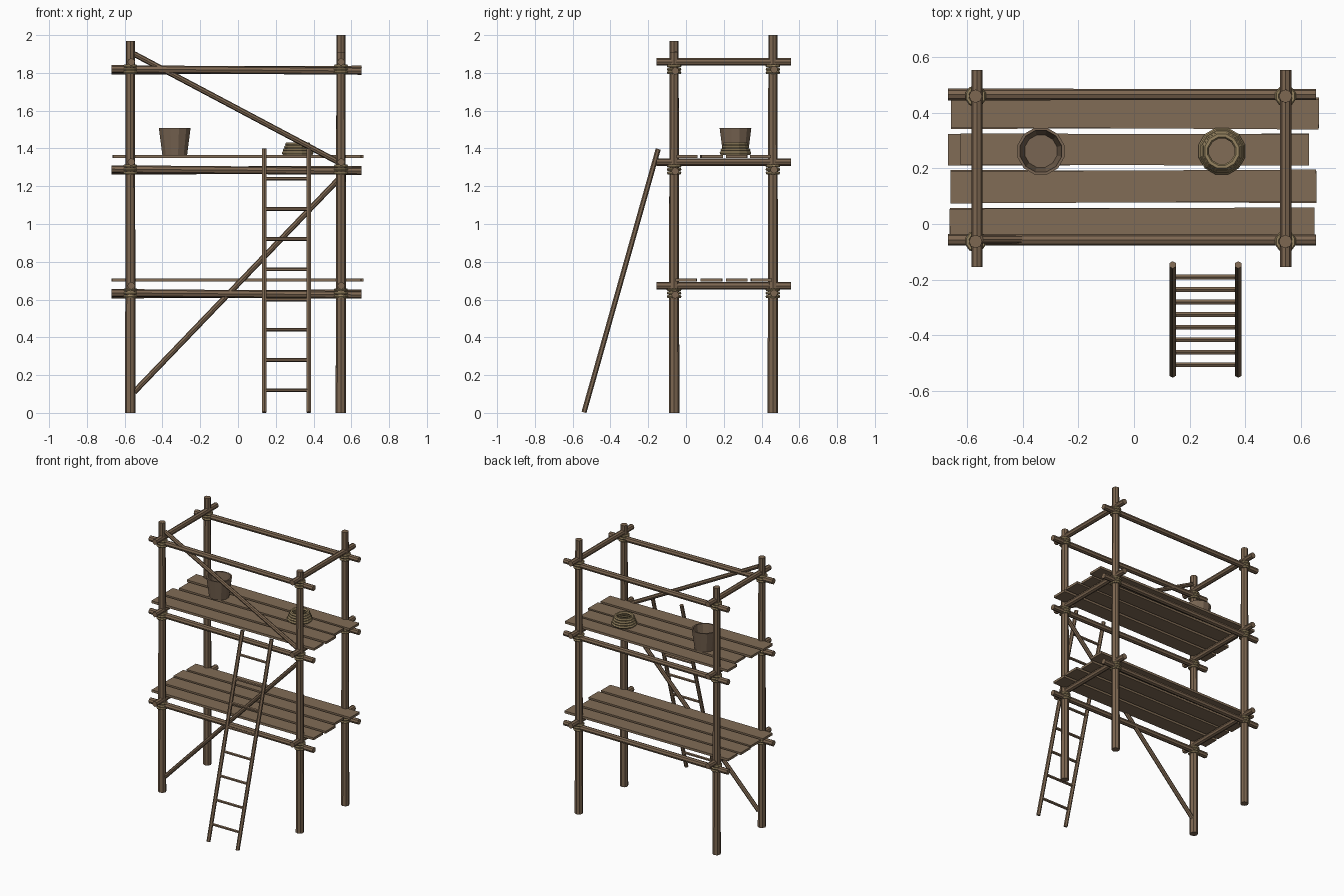
import bpy, bmesh, math
from mathutils import Vector

cube = bpy.data.objects.get("Cube")
if cube:
    bpy.data.objects.remove(cube)


def material(name, rgb):
    m = bpy.data.materials.new(name)
    m.use_nodes = True
    m.diffuse_color = (*rgb, 1)
    m.node_tree.nodes["Principled BSDF"].inputs["Base Color"].default_value = (*rgb, 1)
    return m


POLE = material("pole wood", (0.205, 0.135, 0.082))
PLANK = material("plank wood", (0.22, 0.15, 0.092))
BUCKET = material("bucket wood", (0.19, 0.13, 0.085))
ROPE = material("rope", (0.30, 0.225, 0.115))


def finish(name, bm, mat):
    bmesh.ops.recalc_face_normals(bm, faces=bm.faces)
    mesh = bpy.data.meshes.new(name)
    bm.to_mesh(mesh)
    bm.free()
    mesh.materials.append(mat)
    ob = bpy.data.objects.new(name, mesh)
    bpy.context.collection.objects.link(ob)
    return ob


def pole(name, a, b, r1, r2=None, sides=8, mat=POLE):
    """Tapered round timber between two points."""
    a, b = Vector(a), Vector(b)
    d = b - a
    bm = bmesh.new()
    bmesh.ops.create_cone(bm, cap_ends=True, segments=sides, radius1=r1,
                          radius2=r2 or r1, depth=d.length)
    ob = finish(name, bm, mat)
    ob.location = (a + b) / 2
    ob.rotation_euler = d.to_track_quat('Z', 'Y').to_euler()
    return ob


def lathe(name, profile, centre, sides, mat):
    """Revolve a closed loop of (radius, height) points around z."""
    bm = bmesh.new()
    rings = []
    for i in range(sides):
        t = math.tau * (i + 0.5) / sides
        rings.append([bm.verts.new((r * math.cos(t), r * math.sin(t), z))
                      for r, z in profile])
    n = len(profile)
    for i in range(sides):
        p, q = rings[i], rings[(i + 1) % sides]
        for j in range(n):
            k = (j + 1) % n
            bm.faces.new((p[j], q[j], q[k], p[k]))
    ob = finish(name, bm, mat)
    ob.location = centre
    return ob


def rope_ring(name, centre, major, minor, sides=10):
    loop = [(major + minor * math.cos(math.tau * i / 6),
             minor * math.sin(math.tau * i / 6)) for i in range(6)]
    return lathe(name, loop, centre, sides, ROPE)


# Four uprights of differing height
XS = {"right": -0.57, "left": 0.545}
YS = {"front": -0.063, "back": 0.46}
TOPS = {("right", "front"): 1.97, ("left", "front"): 1.91,
        ("right", "back"): 1.95, ("left", "back"): 2.0}
RAIL_Z = (0.63, 1.285, 1.815)
for (sx, sy), top in TOPS.items():
    x, y = XS[sx], YS[sy]
    pole(f"{sy}_{sx}_post", (x, y, 0), (x, y, top), 0.028, 0.024)
    # Rope lashings where the rails cross
    for level, z in enumerate(RAIL_Z):
        for k in (-1, 0, 1):
            rope_ring(f"{sy}_{sx}_lashing_{level}", (x, y, z + 0.004 + k * 0.018), 0.03, 0.009)

# Long rails and cross rails at every level
for level, z in enumerate(RAIL_Z):
    for sy, y in (("front", -0.057), ("back", 0.466)):
        tilt = 0.005 if sy == "front" else -0.003
        pole(f"{sy}_rail_{level}", (-0.67, y, z + tilt), (0.655, y, z - tilt), 0.021, 0.02)
    for sx, x in (("right", -0.565), ("left", 0.546)):
        pole(f"{sx}_cross_rail_{level}", (x, -0.155, z + 0.043), (x, 0.555, z + 0.043), 0.02)

# Diagonal braces on the front
pole("lower_brace", (-0.55, -0.055, 0.11), (0.545, -0.055, 1.25), 0.015)
pole("upper_brace", (-0.55, -0.055, 1.9), (0.545, -0.055, 1.32), 0.015)

# Plank decks: (right end, left end, y centre, width, twist)
BOARDS = ((-0.663, 0.65, 0.002, 0.11, 0.004),
          (-0.66, 0.656, 0.135, 0.115, 0.005),
          (-0.625, 0.63, 0.268, 0.113, -0.001),
          (-0.658, 0.665, 0.399, 0.11, -0.006))
for level, z in enumerate((0.704, 1.357)):
    for i, (x0, x1, y, w, twist) in enumerate(BOARDS):
        if level == 0 and i == 2:
            x0 = -0.67
        bm = bmesh.new()
        bmesh.ops.create_cube(bm, size=1)
        bmesh.ops.scale(bm, vec=(x1 - x0, w, 0.017), verts=bm.verts)
        ob = finish(f"deck_{level}_plank_{i}", bm, PLANK)
        ob.location = ((x0 + x1) / 2, y, z)
        ob.rotation_euler.z = twist if level else -twist * 0.5

# Leaning ladder
foot, head = Vector((0, -0.54, 0.003)), Vector((0, -0.147, 1.397))
for side, x in (("right", 0.139), ("left", 0.375)):
    off = Vector((x, 0, 0))
    pole(f"ladder_{side}_stile", foot + off, head + off, 0.0135, sides=6)
for i in range(8):
    z = 0.12 + 0.16 * i
    p = foot.lerp(head, z / head.z)
    pole(f"ladder_rung_{i}", (0.139, p.y, z), (0.375, p.y, z), 0.01, sides=6)

# Open bucket
lathe("bucket", [(0.0005, 0), (0.068, 0), (0.087, 0.143), (0.077, 0.143),
                 (0.06, 0.015), (0.0005, 0.015)], (-0.335, 0.262, 1.366), 12, BUCKET)

# Coil of rope
for i, r in enumerate((0.076, 0.071, 0.064, 0.058)):
    rope_ring(f"rope_coil_{i}", (0.316, 0.262, 1.376 + i * 0.0155), r, 0.011, 12)
